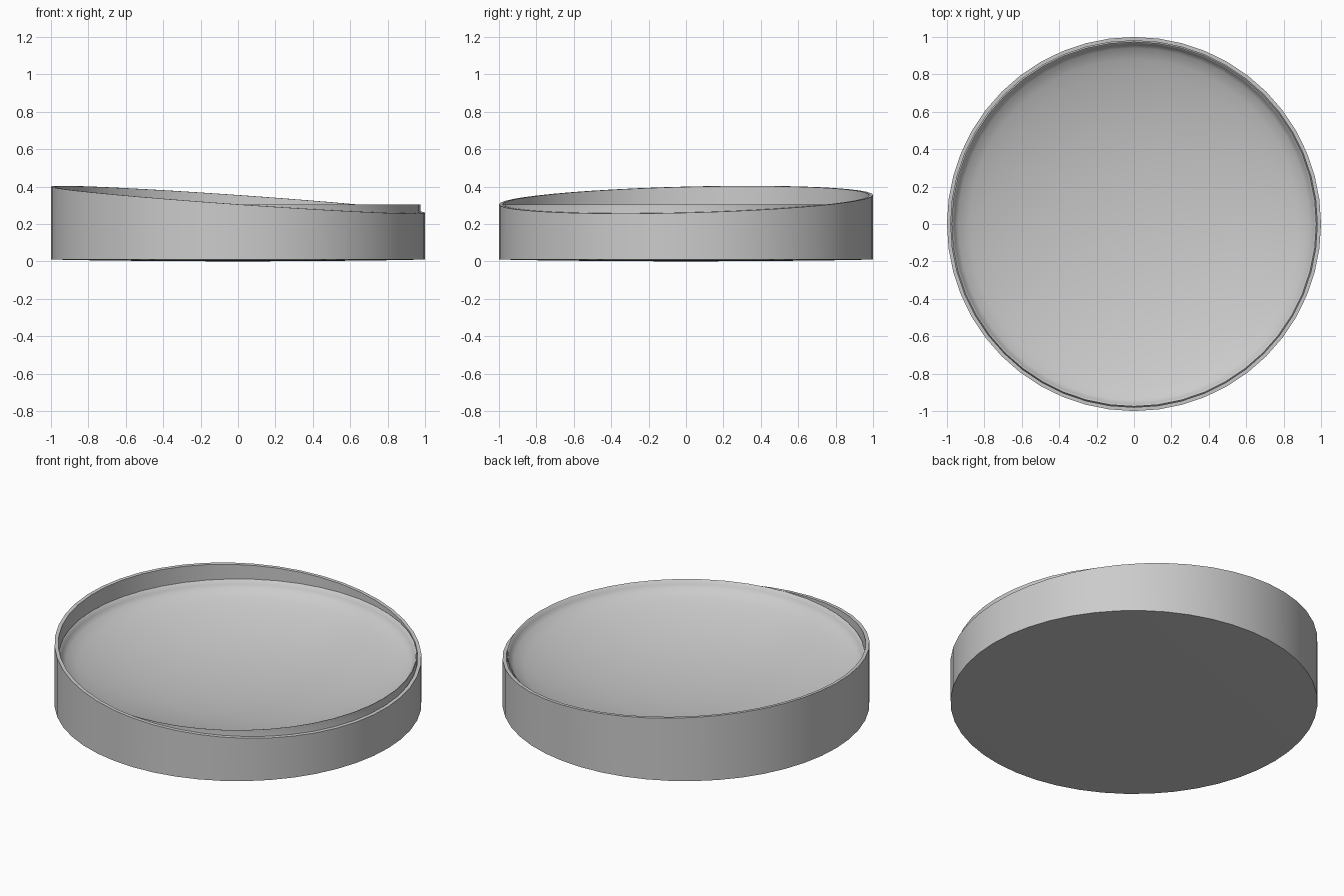
import bpy, math

if "Cube" in bpy.data.objects:
    bpy.data.objects.remove(bpy.data.objects["Cube"])

SEG = 48


def rim_z(x, y):
    # tilted plane of the outer rim
    return 0.33 - 0.07 * x + 0.025 * y


def lathe(name, profile, angle=35):
    """Revolve (radius, z) points; z None means follow the tilted rim."""
    verts, faces, rings = [], [], []
    for r, z in profile:
        n = 1 if r == 0 else SEG
        ring = []
        for i in range(n):
            a = 2 * math.pi * i / SEG
            x, y = r * math.cos(a), r * math.sin(a)
            ring.append(len(verts))
            verts.append((x, y, rim_z(x, y) if z is None else z))
        rings.append(ring)
    for lo, hi in zip(rings, rings[1:]):
        for i in range(SEG):
            j = (i + 1) % SEG
            if len(lo) == 1:
                faces.append((lo[0], hi[j], hi[i]))
            elif len(hi) == 1:
                faces.append((lo[i], lo[j], hi[0]))
            else:
                faces.append((lo[i], lo[j], hi[j], hi[i]))
    mesh = bpy.data.meshes.new(name)
    mesh.from_pydata(verts, [], faces)
    obj = bpy.data.objects.new(name, mesh)
    bpy.context.collection.objects.link(obj)
    bpy.ops.object.select_all(action='DESELECT')
    obj.select_set(True)
    bpy.context.view_layer.objects.active = obj
    bpy.ops.object.shade_smooth_by_angle(angle=math.radians(angle))
    return obj


# outer casing: faintly bulged base, straight wall, slanted thin rim
lathe("outer_casing", [(0, 0), (0.41, 0.002), (0.73, 0.005), (1.0, 0.01),
                       (1.0, None), (0.98, None), (0.98, 0.2)])

# inner dish: level rim standing proud on the low side, shallow concave floor
lathe("inner_dish", [(0.98, 0.2), (0.975, 0.215), (0.975, 0.305), (0.97, 0.303),
                     (0.962, 0.28), (0.94, 0.257), (0.88, 0.23), (0.8, 0.203),
                     (0.65, 0.162), (0.45, 0.125), (0.22, 0.104), (0, 0.098)], 50)
